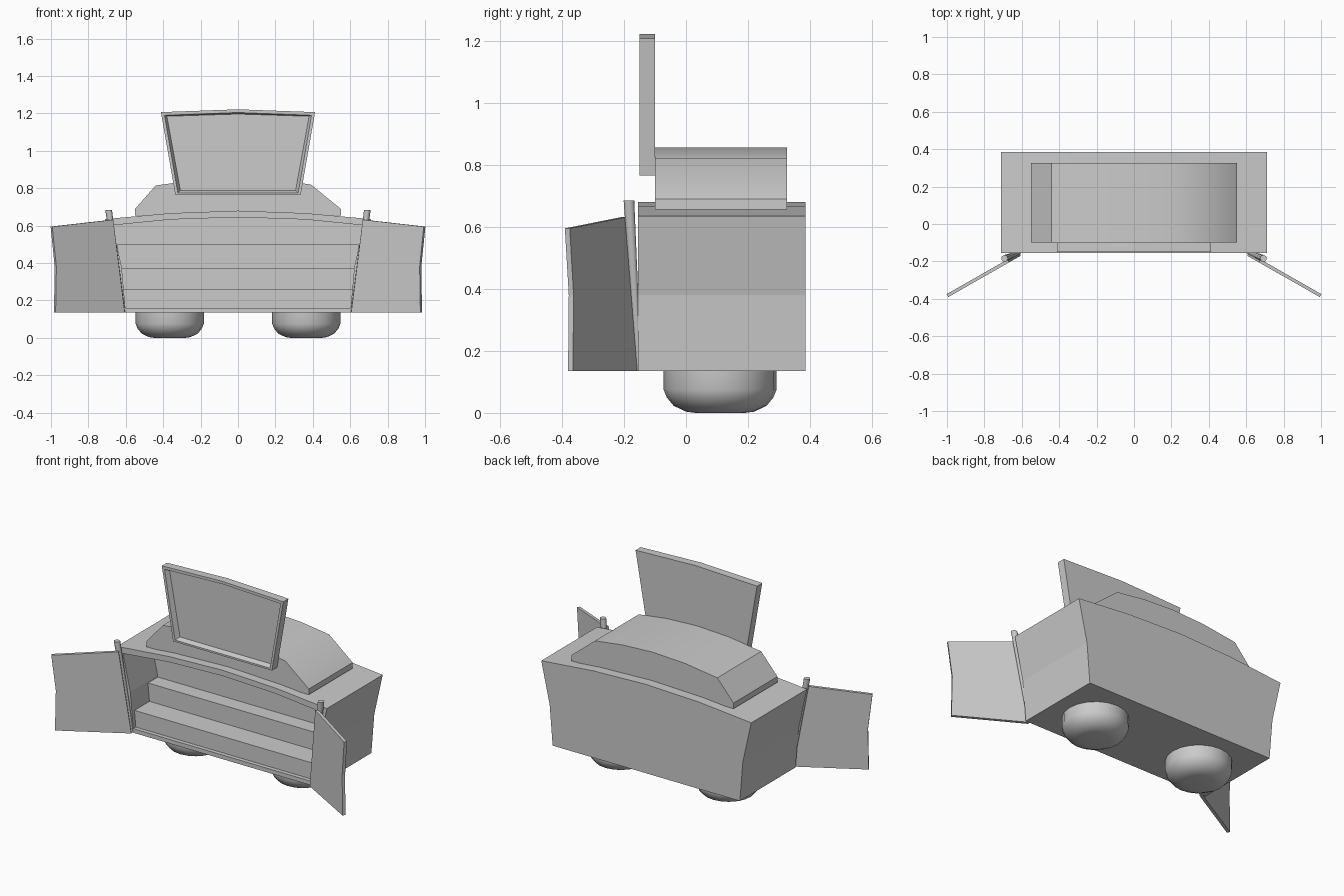
import bpy, bmesh, math
from mathutils import Vector

if "Cube" in bpy.data.objects:
    bpy.data.objects.remove(bpy.data.objects["Cube"])


def loft(name, rings, smooth=False, closed=True):
    """Bridge rings with equal point counts and cap both ends."""
    bm = bmesh.new()
    vs = [[bm.verts.new(p) for p in r] for r in rings]
    n = len(vs[0])
    for a, b in zip(vs, vs[1:]):
        for i in range(n):
            j = (i + 1) % n
            bm.faces.new((a[i], a[j], b[j], b[i]))
    bm.faces.new(vs[0])
    bm.faces.new(vs[-1])
    bmesh.ops.recalc_face_normals(bm, faces=bm.faces)
    me = bpy.data.meshes.new(name)
    bm.to_mesh(me)
    bm.free()
    ob = bpy.data.objects.new(name, me)
    bpy.context.collection.objects.link(ob)
    if smooth:
        bpy.ops.object.select_all(action='DESELECT')
        ob.select_set(True)
        bpy.context.view_layer.objects.active = ob
        bpy.ops.object.shade_smooth_by_angle(angle=math.radians(40))
    return ob


def at_y(profile, y):
    return [(x, y, z) for x, z in profile]


def mirrored(right):
    """Complete a symmetric outline; the last point lies on the centre line."""
    return right + [(-x, z) for x, z in reversed(right) if x > 0]


# Body: flared shell with an arched roof and an open front
outer = mirrored([(.635, .135), (.655, .38), (.712, .635), (.36, .667), (0, .68)])
inner = mirrored([(.602, .16), (.622, .38), (.672, .602), (.36, .633), (0, .645)])
loft("body_shell", [at_y(outer, .385), at_y(outer, -.155),
                    at_y(inner, -.155), at_y(inner, .34)])

# Display steps inside the body
steps = [(-.13, .15), (-.13, .26), (.015, .26), (.015, .37), (.11, .37),
         (.11, .5), (.35, .5), (.35, .15)]
loft("display_steps", [[(s * (.605 + .12 * (z - .16)), y, z) for y, z in steps]
                       for s in (-1, 1)])

# Raised roof hood
hood = [(-.55, .655), (-.55, .69), (-.44, .815), (-.22, .845), (0, .855),
        (.2, .845), (.39, .82), (.55, .69), (.55, .655)]
loft("roof_hood", [at_y(hood, -.1), at_y(hood, .325)], smooth=True)

# Sign board with a framed recess
board = mirrored([(.335, .765), (.412, 1.207), (0, 1.222)])
rim = mirrored([(.322, .776), (.393, 1.19), (0, 1.205)])
floor = mirrored([(.308, .788), (.38, 1.185), (0, 1.197)])
loft("sign_board", [at_y(board, -.1), at_y(board, -.15),
                    at_y(rim, -.15), at_y(floor, -.122)])

# Feet: flattened round bowls
foot = [(.08, 0), (.11, .004), (.15, .023), (.172, .05), (.182, .075), (.182, .15)]
for side, label in ((-1, "left"), (1, "right")):
    loft(label + "_foot",
         [[(side * .365 + r * math.cos(math.tau * i / 20),
            .11 + r * math.sin(math.tau * i / 20), z) for i in range(20)]
          for r, z in foot], smooth=True)

    # Tapered hinge post
    ends = ((Vector((side * .612, -.152, .135)), .009),
            (Vector((side * .692, -.184, .685)), .018))
    loft(label + "_hinge_post",
         [[c + Vector((r * math.cos(math.tau * i / 10),
                       r * math.sin(math.tau * i / 10), 0)) for i in range(10)]
          for c, r in ends], smooth=True)

    # Door swung open outward and forward
    door = [(.61, .135), (.672, .632), (.998, .595), (.976, .38), (.98, .135)]
    loft(label + "_door",
         [[(side * (x + d * .5), -.155 - (x - .6) * .57 + d * .866, z)
           for x, z in door] for d in (-.01, .008)])
